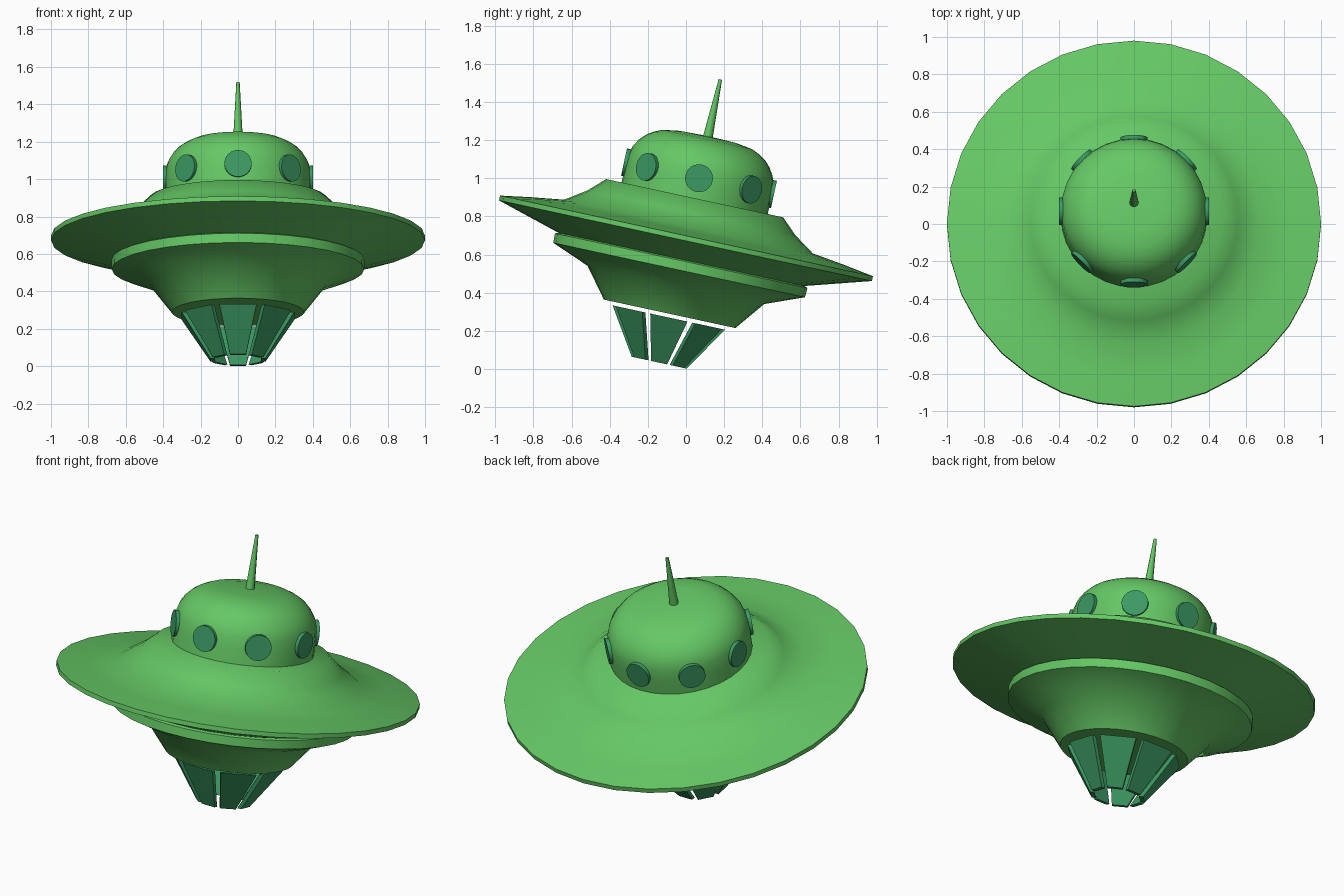
import bpy, bmesh, math
from mathutils import Matrix, Vector

if "Cube" in bpy.data.objects:
    bpy.data.objects.remove(bpy.data.objects["Cube"], do_unlink=True)

# The whole craft leans back around the centre of its rim
TILT = Matrix.Translation((0, 0, 0.685)) @ Matrix.Rotation(math.radians(-12.2), 4, 'X')


def material(name, color):
    m = bpy.data.materials.new(name)
    m.use_nodes = True
    m.diffuse_color = color
    m.node_tree.nodes["Principled BSDF"].inputs["Base Color"].default_value = color
    return m


GREEN = material("leaf green", (0.13, 0.58, 0.13, 1))
TEAL = material("dark sea green", (0.045, 0.32, 0.125, 1))


def finish(name, bm, mat, angle=50):
    bmesh.ops.remove_doubles(bm, verts=bm.verts, dist=0.0002)
    bmesh.ops.recalc_face_normals(bm, faces=bm.faces)
    mesh = bpy.data.meshes.new(name)
    bm.to_mesh(mesh)
    bm.free()
    mesh.materials.append(mat)
    obj = bpy.data.objects.new(name, mesh)
    bpy.context.collection.objects.link(obj)
    obj.matrix_world = TILT
    bpy.ops.object.select_all(action='DESELECT')
    obj.select_set(True)
    bpy.context.view_layer.objects.active = obj
    bpy.ops.object.shade_smooth_by_angle(angle=math.radians(angle))
    return obj


def lathe(name, profile, mat, steps):
    """Spin (radius, height) points around the vertical axis."""
    bm = bmesh.new()
    verts = [bm.verts.new((r, 0, h)) for r, h in profile]
    edges = [bm.edges.new(pair) for pair in zip(verts, verts[1:])]
    bmesh.ops.spin(bm, geom=verts + edges, cent=(0, 0, 0), axis=(0, 0, 1),
                   angle=math.tau, steps=steps, use_duplicate=False)
    return finish(name, bm, mat)


# Saucer hull: ledge, flared flank, thin rim, lower ring and tapered belly
lathe("saucer_hull", [
    (0, 0.215), (0.475, 0.215), (0.557, 0.137), (0.667, 0.063), (0.847, 0.038),
    (1.0, 0.013), (1.0, -0.013), (0.66, -0.113), (0.677, -0.12), (0.675, -0.17),
    (0.474, -0.25), (0.353, -0.405), (0, -0.405)], GREEN, 32)

# Dome cabin
lathe("dome", [
    (0.392, 0.21), (0.392, 0.30), (0.388, 0.37), (0.375, 0.415), (0.35, 0.455),
    (0.32, 0.487), (0.285, 0.51), (0.24, 0.53), (0.15, 0.544), (0, 0.548)], GREEN, 32)

# Antenna
lathe("antenna", [(0, 0.52), (0.027, 0.52), (0.009, 0.852), (0, 0.852)], GREEN, 8)

# Round portholes and thruster fins, eight of each
for i in range(8):
    turn = Matrix.Rotation(i * math.tau / 8, 4, 'Z')

    bm = bmesh.new()
    place = turn @ Matrix.Translation((0.375, 0, 0.322)) @ Matrix.Rotation(math.pi / 2, 4, 'Y')
    bmesh.ops.create_cone(bm, cap_ends=True, segments=24, radius1=0.073,
                          radius2=0.073, depth=0.054, matrix=place)
    finish(f"porthole_{i + 1}", bm, TEAL)

    bm = bmesh.new()
    loops = []
    for inset in (0, 0.024):
        corners = [(0.302, -0.1, -0.425), (0.302, 0.1, -0.425),
                   (0.147, 0.043, -0.667), (0.147, -0.043, -0.667)]
        loops.append([bm.verts.new(turn @ Vector((x - inset, y, z))) for x, y, z in corners])
    outer, inner = loops
    bm.faces.new(outer)
    bm.faces.new(inner)
    for k in range(4):
        n = (k + 1) % 4
        bm.faces.new((outer[k], outer[n], inner[n], inner[k]))
    finish(f"thruster_fin_{i + 1}", bm, TEAL, 30)
